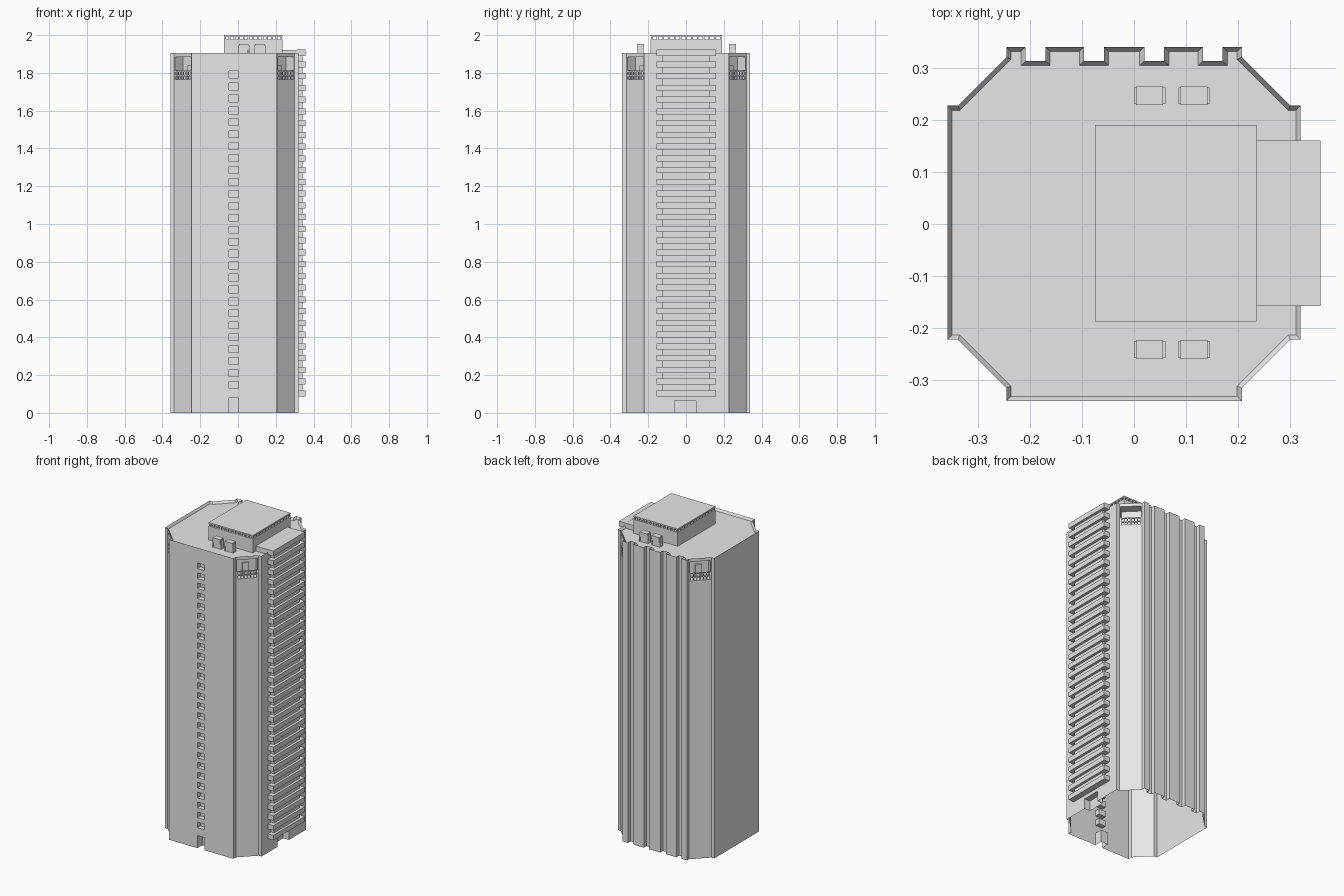
import bpy, bmesh, math
from mathutils import Matrix, Vector

if "Cube" in bpy.data.objects:
    bpy.data.objects.remove(bpy.data.objects["Cube"], do_unlink=True)

concrete = bpy.data.materials.new("concrete_grey")
concrete.use_nodes = True
GREY = (0.8, 0.8, 0.8, 1)
concrete.diffuse_color = GREY
concrete.node_tree.nodes["Principled BSDF"].inputs["Base Color"].default_value = GREY

CX = -0.019          # centre line of the tower shaft
TOP, ROOF = 1.905, 1.89


def box(bm, x, y, z, turn=None):
    """Box from (min, max) ranges, optionally placed by a matrix."""
    size = Vector((x[1] - x[0], y[1] - y[0], z[1] - z[0]))
    mid = Vector((sum(x) / 2, sum(y) / 2, sum(z) / 2))
    m = Matrix.Translation(mid) @ Matrix.Diagonal(size.to_4d())
    bmesh.ops.create_cube(bm, size=1, matrix=(turn @ m) if turn else m)


def finish(bm, name):
    mesh = bpy.data.meshes.new(name)
    bm.to_mesh(mesh)
    bm.free()
    mesh.materials.append(concrete)
    obj = bpy.data.objects.new(name, mesh)
    bpy.context.collection.objects.link(obj)
    return obj


# Tower shaft: half outline mirrored across the centre line
half = [(0.226, -0.34), (0.226, -0.315), (0.319, -0.222), (0.339, -0.222),
        (0.339, 0.227), (0.319, 0.227), (0.226, 0.32), (0.226, 0.34)]
for outer, inner in ((0.189, 0.151), (0.077, 0.039)):
    half += [(outer, 0.34), (outer, 0.313), (inner, 0.313), (inner, 0.34)]
outline = half + [(-u, y) for u, y in reversed(half)]

bm = bmesh.new()
base = bm.faces.new([bm.verts.new((CX + u, y, 0)) for u, y in outline])
ext = bmesh.ops.extrude_face_region(bm, geom=[base])["geom"]
bmesh.ops.translate(bm, vec=(0, 0, TOP), verts=[v for v in ext if isinstance(v, bmesh.types.BMVert)])
bmesh.ops.recalc_face_normals(bm, faces=bm.faces)
# Parapet rim around a sunken roof
lid = [f for f in bm.faces if f.normal.z > 0.9]
bmesh.ops.inset_region(bm, faces=lid, thickness=0.009, use_even_offset=True)
bmesh.ops.translate(bm, vec=(0, 0, ROOF - TOP), verts=lid[0].verts)
shaft = finish(bm, "tower_shaft")

# Corner frames: local +y points outward from each chamfer
corners = []
for side in (-1, 1):
    for y, a in ((-0.2685, 135), (0.2735, 45)):
        corners.append(Matrix.Translation((CX + side * 0.2725, y, 0))
                       @ Matrix.Rotation(math.radians(-side * a), 4, 'Z'))

# Cutter: window niches, doorways and corner loggias
bm = bmesh.new()
for i in range(27):
    z = 0.13 + i * 0.0632
    box(bm, (-0.047, 0.003), (-0.36, -0.31), (z, z + 0.036))
box(bm, (-0.047, 0.003), (-0.36, -0.29), (-0.05, 0.08))
box(bm, (0.28, 0.34), (-0.06, 0.053), (-0.05, 0.066))
for m in corners:
    box(bm, (-0.06, 0.06), (-0.06, 0.02), (1.765, 1.885), m)
cutter = finish(bm, "opening_cutter")
cutter.hide_render = True
cutter.hide_viewport = True

mod = shaft.modifiers.new("openings", 'BOOLEAN')
mod.operation = 'DIFFERENCE'
mod.solver = 'EXACT'
mod.object = cutter
bpy.context.view_layer.update()
cut_mesh = bpy.data.meshes.new_from_object(
    shaft.evaluated_get(bpy.context.evaluated_depsgraph_get()))
shaft.modifiers.clear()
shaft.data = cut_mesh

# The shaft is hollow and open underneath
bm = bmesh.new()
bm.from_mesh(cut_mesh)
floor = [f for f in bm.faces if f.calc_center_median().z < 0.001]
bmesh.ops.delete(bm, geom=floor, context='FACES')
bm.to_mesh(cut_mesh)
bm.free()

# Loggia railings and inner door blocks
bm = bmesh.new()
for m in corners:
    for z in (1.782, 1.806):
        box(bm, (-0.06, 0.06), (-0.008, -0.002), (z, z + 0.006), m)
    for i in range(7):
        x = -0.057 + i * 0.019
        box(bm, (x - 0.002, x + 0.002), (-0.007, -0.003), (1.765, 1.806), m)
    box(bm, (-0.02, 0.02), (-0.062, -0.052), (1.765, 1.84), m)
finish(bm, "loggia_railings")

# Stacked balconies and the recessed bays between them
bm = bmesh.new()
STEP = 0.0622
for i in range(30):
    z = 0.088 + i * STEP
    box(bm, (0.31, 0.358), (-0.157, 0.16), (z, z + 0.031))
finish(bm, "balconies")
bm = bmesh.new()
for i in range(29):
    z = 0.088 + i * STEP
    box(bm, (0.31, 0.342), (-0.126, 0.126), (z + 0.031, z + STEP))
finish(bm, "balcony_bays")
bm = bmesh.new()
box(bm, (0.23, 0.358), (-0.157, 0.16), (ROOF, 1.922))
finish(bm, "balcony_roof_slab")

# Penthouse with a thin roof raised on short posts
bm = bmesh.new()
box(bm, (-0.075, 0.235), (-0.187, 0.19), (ROOF, 1.978))
finish(bm, "penthouse")
bm = bmesh.new()
box(bm, (-0.075, 0.235), (-0.187, 0.19), (1.992, 2.0))
finish(bm, "penthouse_roof")
bm = bmesh.new()
COUNT = 12
for i in range(COUNT + 1):
    t = i / COUNT
    x, y = -0.069 + 0.298 * t, -0.181 + 0.365 * t
    for px, py in ((x, -0.181), (x, 0.184), (-0.069, y), (0.229, y)):
        box(bm, (px - 0.005, px + 0.005), (py - 0.005, py + 0.005), (1.978, 1.992))
finish(bm, "penthouse_roof_posts")

# Rooftop ventilation units: body, hood and side flanges
bm = bmesh.new()
for x in (0.03, 0.115):
    for y in (-0.241, 0.246):
        box(bm, (x - 0.024, x + 0.024), (y - 0.013, y + 0.013), (ROOF, 1.93))
        box(bm, (x - 0.026, x + 0.026), (y - 0.018, y + 0.018), (1.922, 1.952))
        for s in (-1, 1):
            box(bm, (x + s * 0.028 - 0.002, x + s * 0.028 + 0.002),
                (y - 0.016, y + 0.016), (ROOF, 1.945))
finish(bm, "ventilation_units")
